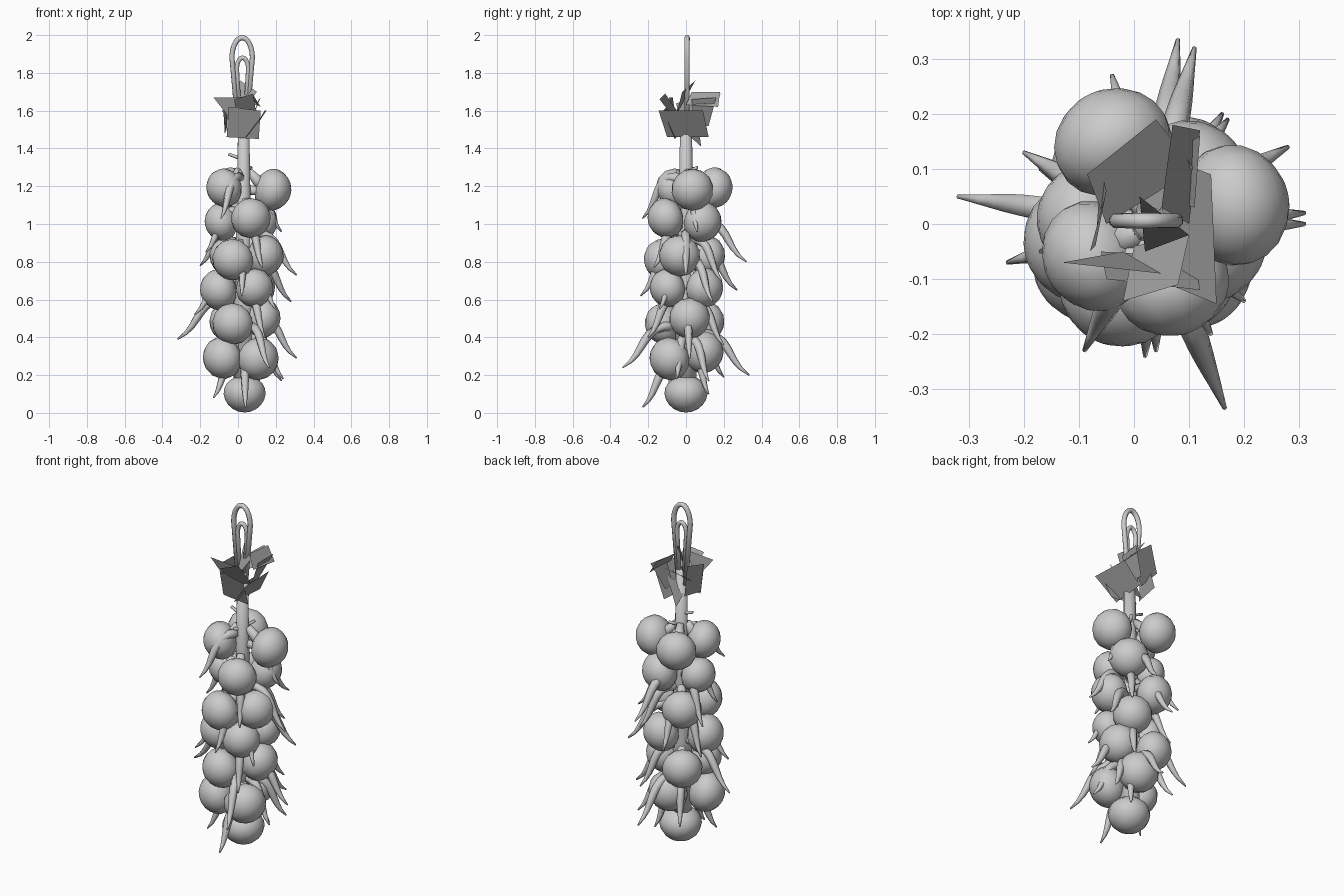
import bpy, bmesh, math
from mathutils import Vector, Matrix

cube = bpy.data.objects.get("Cube")
if cube:
    bpy.data.objects.remove(cube, do_unlink=True)

CORE_X = 0.03


def material(name, value):
    mat = bpy.data.materials.new(name)
    mat.use_nodes = True
    colour = (value, value, value, 1)
    mat.diffuse_color = colour
    mat.node_tree.nodes["Principled BSDF"].inputs["Base Color"].default_value = colour
    return mat


GREY = material("light grey", 0.6)
DARK = material("leaf grey", 0.35)


def finish(name, bm, mat, smooth=True):
    mesh = bpy.data.meshes.new(name)
    bm.to_mesh(mesh)
    bm.free()
    mesh.materials.append(mat)
    for face in mesh.polygons:
        face.use_smooth = smooth
    obj = bpy.data.objects.new(name, mesh)
    bpy.context.collection.objects.link(obj)


def bulb(name, centre, axis, size):
    # flattened globe whose short axis points away from the string
    bm = bmesh.new()
    bmesh.ops.create_uvsphere(bm, u_segments=14, v_segments=10, radius=size)
    for v in bm.verts:
        v.co.z *= 0.86
        v.co.xy *= 1 - 0.6 * v.co.z
    turn = Vector(axis).to_track_quat('Z', 'Y').to_matrix().to_4x4()
    bm.transform(Matrix.Translation(centre) @ turn)
    finish(name, bm, GREY)


def tube(name, points, radii, sides=8):
    # tapered tube along a path
    points = [Vector(p) for p in points]
    bm = bmesh.new()
    rings = []
    for i, p in enumerate(points):
        along = points[min(i + 1, len(points) - 1)] - points[max(i - 1, 0)]
        side = along.cross(Vector((0.3, 1, 0.1))).normalized()
        up = side.cross(along).normalized()
        ring = []
        for k in range(sides):
            a = math.tau * k / sides
            ring.append(bm.verts.new(p + radii[i] * (side * math.cos(a) + up * math.sin(a))))
        rings.append(ring)
    for a, b in zip(rings, rings[1:]):
        for k in range(sides):
            n = (k + 1) % sides
            bm.faces.new((a[k], a[n], b[n], b[k]))
    bm.faces.new(rings[0][::-1])
    bm.faces.new(rings[-1])
    bmesh.ops.recalc_face_normals(bm, faces=bm.faces)
    finish(name, bm, GREY)


def bezier(a, b, c, d, t):
    s = 1 - t
    return a * s**3 + b * 3 * s * s * t + c * 3 * s * t * t + d * t**3


def stalk(name, tip, width=0.021, drop=0.22):
    # dry stalk leaving the core, arching outward and flicking out at the tip
    tip = Vector(tip)
    flat = Vector((tip.x - CORE_X, tip.y, 0))
    root = Vector((CORE_X, 0, tip.z + drop)) + flat * 0.15
    mid = root + flat * 0.6 + Vector((0, 0, 0.01))
    bend = tip - flat * 0.4 + Vector((0, 0, 0.08))
    steps = [i / 8 for i in range(9)]
    tube(name, [bezier(root, mid, bend, tip, t) for t in steps],
         [width * (1 - t**3) + 0.004 for t in steps], 6)


# Bulbs in layers of three: position and size
bulbs = [(0.185, 0.035, 1.18, 0.112), (-0.04, 0.15, 1.19, 0.11), (-0.075, -0.06, 1.19, 0.104),
         (0.07, -0.11, 1.03, 0.107), (0.11, 0.09, 1.01, 0.108), (-0.09, 0.01, 1.01, 0.1),
         (-0.03, -0.125, 0.81, 0.111), (0.145, -0.035, 0.83, 0.11), (-0.05, 0.11, 0.83, 0.108),
         (0.09, -0.1, 0.66, 0.103), (0.095, 0.1, 0.66, 0.108), (-0.105, -0.035, 0.65, 0.11),
         (-0.03, -0.12, 0.47, 0.111), (0.13, 0.02, 0.5, 0.109), (-0.05, 0.105, 0.48, 0.109),
         (0.11, -0.09, 0.285, 0.114), (-0.085, -0.075, 0.29, 0.113), (0.05, 0.1, 0.32, 0.113)]
for i, (x, y, z, size) in enumerate(bulbs):
    out = Vector((x - CORE_X, y, 0)).normalized()
    bulb(f"bulb_{i}", (x, y, z), out + Vector((0, 0, -0.25)), size)
    # neck joining the bulb to the core
    foot = Vector((x, y, z)) - out * 0.04
    top = Vector((CORE_X, 0, z + 0.1)) + out * 0.03
    tube(f"neck_{i}", [foot, foot.lerp(top, 0.5), top], [0.036, 0.03, 0.02], 6)
bulb("bulb_bottom", (0.035, 0, 0.1), (0, 0, -1), 0.114)

# Core stem
tube("core_stem", [(CORE_X, 0, 0.12), (CORE_X, 0, 0.6), (CORE_X, 0, 1.1), (CORE_X, 0, 1.6)],
     [0.055, 0.055, 0.038, 0.03], 10)

# Hanging stalks, long ones first
tips = [(-0.32, 0.05, 0.39), (0.165, -0.335, 0.24), (0.08, 0.335, 0.2), (0.11, 0.32, 0.8),
        (0.31, 0, 0.73), (0.31, 0.02, 0.29), (0.28, 0.14, 0.59), (0.23, 0.12, 0.17),
        (0.04, -0.23, 0.03), (-0.13, -0.1, 0.08), (-0.09, -0.23, 1.03), (0.23, 0.06, 0.96),
        (-0.2, 0.13, 0.78), (-0.23, -0.07, 0.52), (0.16, 0.2, 0.36), (-0.04, 0.27, 0.65),
        (0.02, -0.24, 0.62), (0.14, -0.2, 0.4), (-0.1, 0.2, 0.19), (-0.17, -0.05, 0.85),
        (0.2, -0.14, 0.55), (0.12, 0.12, 0.1), (-0.17, 0.1, 0.58), (0.17, 0.19, 0.7),
        (0.24, -0.05, 0.18), (0.13, -0.17, 0.77)]
for i, tip in enumerate(tips):
    stalk(f"stalk_{i}", tip)

# Cut stubs near the top of the stem
for i, (dx, dy, z) in enumerate([(-0.08, 0.01, 1.37), (0.04, 0.06, 1.3), (-0.02, -0.05, 1.28)]):
    start = Vector((CORE_X, 0, z - 0.03))
    tube(f"stub_{i}", [start, start + Vector((dx, dy, 0.03))], [0.01, 0.008], 6)


def loop(name, centre_x, half, base, shoulder, top, radius):
    # hanging loop: legs spreading up from the tie into a rounded arch
    path = [(centre_x - half * 0.4, 0.006, base)]
    for i in range(17):
        t = math.pi * i / 16
        path.append((centre_x - half * math.cos(t), 0.006, shoulder + (top - shoulder) * math.sin(t)))
    path.append((centre_x + half * 0.4, 0.006, base))
    tube(name, path, [radius] * len(path), 8)


loop("outer_loop", 0.022, 0.054, 1.52, 1.88, 1.986, 0.014)
loop("inner_loop", 0.024, 0.03, 1.52, 1.82, 1.88, 0.012)

# Flat leaf plates round the tie, given by their corners
plates = [[(-0.13, -0.07, 1.67), (0.05, -0.09, 1.67), (-0.02, -0.05, 1.53)],
          [(-0.06, -0.05, 1.46), (0.11, -0.06, 1.45), (0.12, -0.12, 1.6), (-0.05, -0.1, 1.62)],
          [(0.15, -0.145, 1.6), (0.14, 0.09, 1.6), (0.06, 0.12, 1.46), (0.04, -0.1, 1.46)],
          [(0.1, 0, 1.63), (0.12, 0.17, 1.62), (0.07, 0.18, 1.7), (0.05, 0.03, 1.7)],
          [(-0.085, 0.09, 1.6), (0.04, 0.19, 1.69), (0.11, 0.1, 1.64), (-0.05, 0, 1.55)],
          [(0.01, 0.05, 1.76), (0.1, -0.02, 1.7), (0.02, -0.05, 1.58)],
          [(0.01, 0.08, 1.41), (0, -0.02, 1.5), (0.08, 0.06, 1.57)],
          [(0.12, 0.16, 1.67), (0.11, 0.03, 1.66), (0.06, 0.04, 1.52), (0.05, 0.12, 1.52)],
          [(-0.07, -0.04, 1.48), (-0.06, 0.1, 1.5), (-0.05, 0.06, 1.66), (-0.08, -0.05, 1.64)],
          [(-0.02, -0.14, 1.66), (0.08, -0.11, 1.69), (0.1, -0.02, 1.56), (0, -0.04, 1.53)]]
for i, corners in enumerate(plates):
    bm = bmesh.new()
    bm.faces.new([bm.verts.new(c) for c in corners])
    finish(f"leaf_plate_{i}", bm, DARK, smooth=False)
